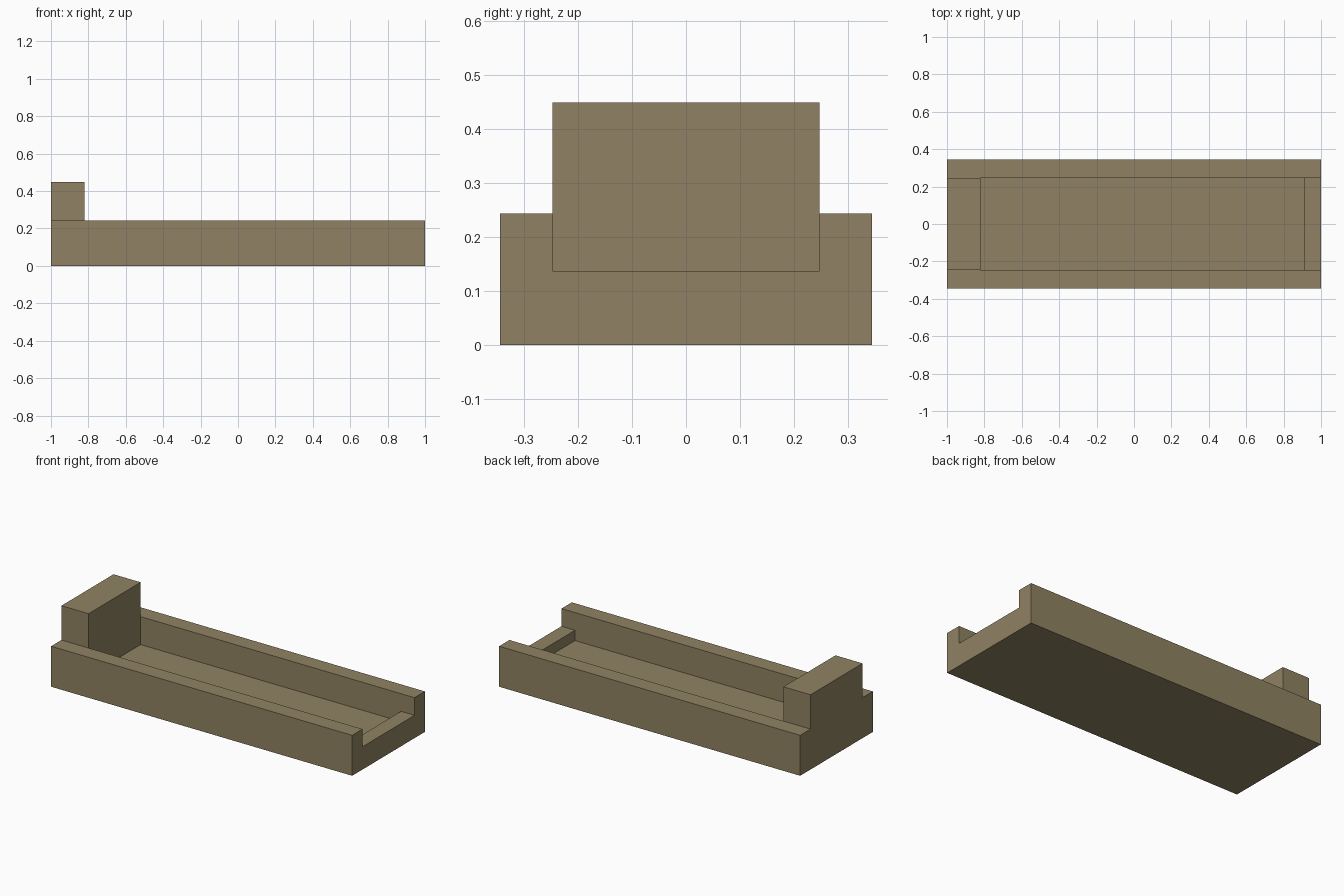
import bpy, bmesh

if "Cube" in bpy.data.objects:
    bpy.data.objects.remove(bpy.data.objects["Cube"])

HALF_L, HALF_W = 1.0, 0.345      # overall footprint
INNER_W = 0.247                  # half width of the channel
RIM, LIP, FLOOR, TOP = 0.243, 0.137, 0.075, 0.449
BLOCK_X, LIP_X = -0.82, 0.91     # channel ends

mat = bpy.data.materials.new("tan")
mat.diffuse_color = (0.28, 0.225, 0.125, 1)
mat.use_nodes = True
mat.node_tree.nodes["Principled BSDF"].inputs["Base Color"].default_value = mat.diffuse_color


def extrude_side_profile(name, points, half_width):
    """Prism from an x/z outline, centred on y = 0."""
    bm = bmesh.new()
    face = bm.faces.new([bm.verts.new((x, -half_width, z)) for x, z in points])
    new = bmesh.ops.extrude_face_region(bm, geom=[face])["geom"]
    bmesh.ops.translate(bm, vec=(0, 2 * half_width, 0),
                        verts=[v for v in new if isinstance(v, bmesh.types.BMVert)])
    bmesh.ops.recalc_face_normals(bm, faces=bm.faces)
    mesh = bpy.data.meshes.new(name)
    bm.to_mesh(mesh)
    bm.free()
    mesh.materials.append(mat)
    obj = bpy.data.objects.new(name, mesh)
    bpy.context.collection.objects.link(obj)
    return obj


def rect(x0, x1, z0, z1):
    return [(x0, z0), (x1, z0), (x1, z1), (x0, z1)]


# Tray with side rails
tray = extrude_side_profile("tray", rect(-HALF_L, HALF_L, 0, RIM), HALF_W)

# Stepped channel: recessed floor, low lip open at the right end
cutter = extrude_side_profile("channel_cutter", [
    (BLOCK_X, FLOOR), (LIP_X, FLOOR), (LIP_X, LIP),
    (HALF_L + 0.1, LIP), (HALF_L + 0.1, 0.4), (BLOCK_X, 0.4)], INNER_W)

cut = tray.modifiers.new("channel", 'BOOLEAN')
cut.operation = 'DIFFERENCE'
cut.solver = 'EXACT'
cut.object = cutter
bpy.context.view_layer.objects.active = tray
tray.select_set(True)
bpy.ops.object.modifier_apply(modifier=cut.name)
bpy.data.objects.remove(cutter)

# Raised block at the left end
extrude_side_profile("end_block", rect(-HALF_L, BLOCK_X, RIM, TOP), INNER_W)
